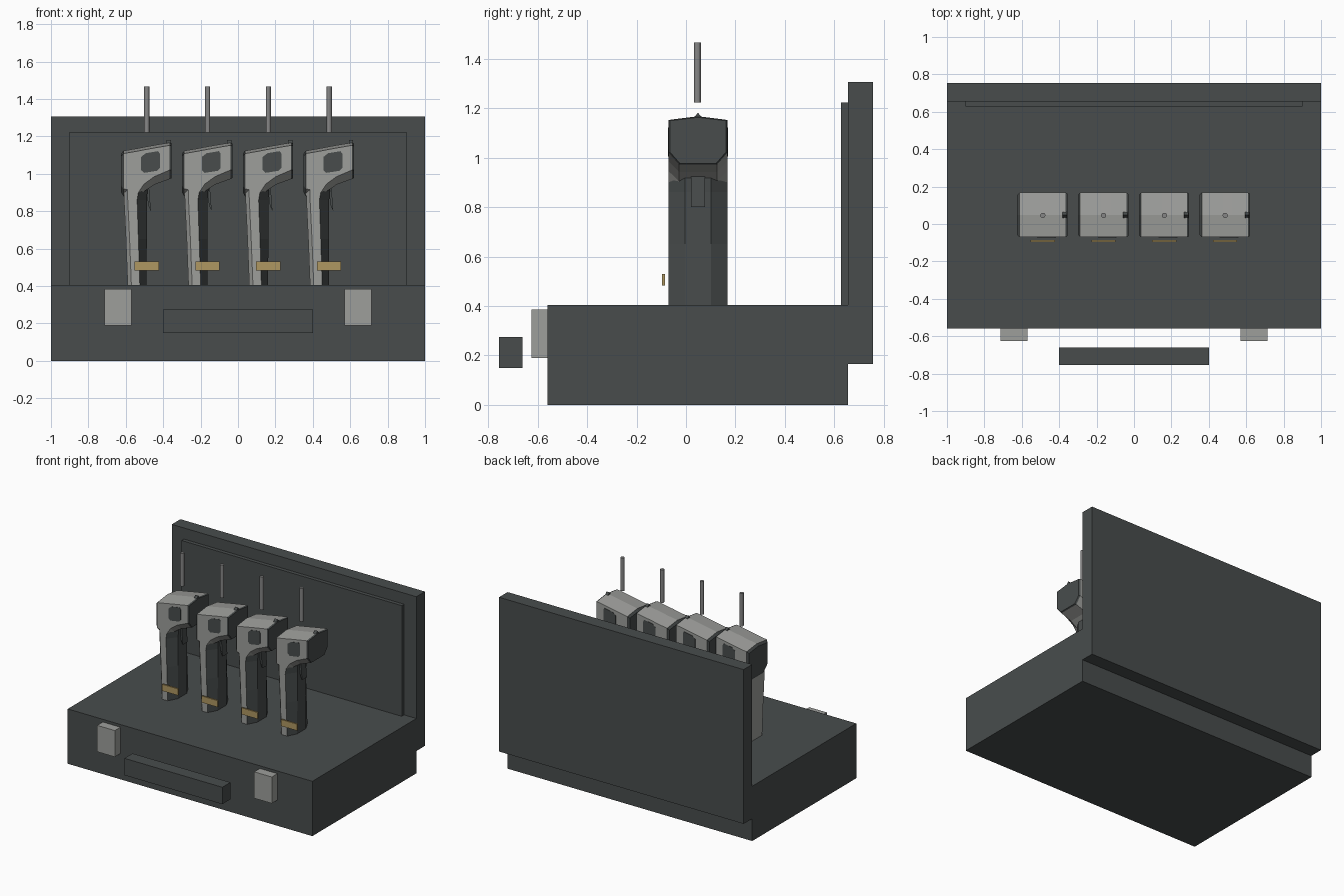
import bpy, bmesh, math
from mathutils import Vector

if "Cube" in bpy.data.objects:
    bpy.data.objects.remove(bpy.data.objects["Cube"])


def material(name, rgb):
    m = bpy.data.materials.new(name)
    m.diffuse_color = (*rgb, 1)
    m.use_nodes = True
    m.node_tree.nodes["Principled BSDF"].inputs["Base Color"].default_value = m.diffuse_color
    return m


CASE = material("charcoal", (0.065, 0.073, 0.073))
LIGHT = material("light grey", (0.34, 0.345, 0.33))
STEEL = material("mid grey", (0.24, 0.24, 0.24))
GOLD = material("brass", (0.43, 0.31, 0.12))


def finish(name, bm, mats):
    bmesh.ops.recalc_face_normals(bm, faces=bm.faces)
    me = bpy.data.meshes.new(name)
    bm.to_mesh(me)
    bm.free()
    for m in mats:
        me.materials.append(m)
    ob = bpy.data.objects.new(name, me)
    bpy.context.collection.objects.link(ob)
    return ob


def loft(name, rings, mats, rule=lambda seg, side: 0):
    """Skin equal-sized rings; rule(segment, side) picks the material, caps are segments -1 and len-1."""
    bm = bmesh.new()
    vs = [[bm.verts.new(p) for p in r] for r in rings]
    n = len(rings[0])
    for s in range(len(rings) - 1):
        for i in range(n):
            j = (i + 1) % n
            f = bm.faces.new((vs[s][i], vs[s][j], vs[s + 1][j], vs[s + 1][i]))
            f.material_index = rule(s, i)
    bm.faces.new(vs[0]).material_index = rule(-1, 0)
    bm.faces.new(vs[-1]).material_index = rule(len(rings) - 1, 0)
    return finish(name, bm, mats)


def box(name, x0, x1, y0, y1, z0, z1, mat):
    rings = [[(x0, y0, z), (x1, y0, z), (x1, y1, z), (x0, y1, z)] for z in (z0, z1)]
    return loft(name, rings, [mat])


def extrude_y(name, profile, y0, y1, mat):
    return loft(name, [[(x, y, z) for x, z in profile] for y in (y0, y1)], [mat])


# Case: tray, upright lid with padded panel, handle and latches
box("case_base", -1, 1, -0.56, 0.655, 0, 0.405, CASE)
box("case_lid", -1, 1, 0.655, 0.755, 0.165, 1.305, CASE)
box("lid_panel", -0.9, 0.9, 0.627, 0.655, 0.405, 1.223, CASE)
box("carry_handle", -0.4, 0.4, -0.755, -0.66, 0.15, 0.275, CASE)
for s in (-1, 1):
    box("latch", s * 0.642 - 0.072, s * 0.642 + 0.072, -0.625, -0.56, 0.19, 0.385, LIGHT)

YC, HW = 0.0485, 0.119          # device centre line and half width


def head_ring(x, top, side, bottom, k=1.0):
    """Seven-sided section: low roof ridge, upright sides, chamfered underside."""
    pts = [(-HW, side), (-HW, top), (0, top + 0.015), (HW, top), (HW, side),
           (0.077, bottom), (-0.077, bottom)]
    zc = (top + bottom) / 2
    return [(x, YC + y * k, zc + (z - zc) * k) for y, z in pts]


def grip_ring(z, back, mid, front):
    """Horizontal section: light back half, dark chamfered front half."""
    pts = [(back, -0.095), (back + 0.02, -HW), (mid, -HW), (front, -0.052),
           (front, 0.052), (mid, HW), (back + 0.02, HW), (back, 0.095)]
    return [(x, YC + y, z) for x, y in pts]


WINDOW = [(-.031, 1.09), (-.005, 1.110), (.06, 1.121), (.07, 1.107),
          (.07, 1.032), (.055, 1.016), (-.015, 1.005), (-.031, 1.02)]


def device():
    parts = []
    # Head, widening downward to the rear, dark at both ends
    rings = [head_ring(-0.137, 1.105, 0.93, 0.89, 0.9),
             head_ring(-0.125, 1.108, 0.92, 0.88),
             head_ring(-0.045, 1.122, 0.90, 0.87),
             head_ring(-0.015, 1.128, 0.945, 0.905),
             head_ring(0.04, 1.138, 0.985, 0.942),
             head_ring(0.122, 1.152, 1.02, 0.972),
             head_ring(0.132, 1.153, 1.02, 0.972, 0.95)]
    parts.append(loft("device_head", rings, [LIGHT, CASE],
                      lambda s, i: int(s in (-1, 0, 5, 6))))
    # Grip with dark front
    rings = [grip_ring(0.39, -0.102, -0.037, -0.002),
             grip_ring(0.65, -0.112, -0.045, 0.0),
             grip_ring(0.86, -0.122, -0.052, 0.0),
             grip_ring(0.93, -0.124, -0.04, 0.005)]
    parts.append(loft("device_grip", rings, [LIGHT, CASE],
                      lambda s, i: int(i in (2, 3, 4))))
    # Trigger
    parts.append(extrude_y("trigger", [(-.005, .93), (.008, .83), (.022, .80), (.012, .93)],
                           YC - 0.028, YC + 0.028, CASE))
    # Side windows
    for s in (-1, 1):
        y = YC + s * HW
        parts.append(extrude_y("side_window", WINDOW, y - 0.002, y + 0.002, CASE))
    # Small front sight
    parts.append(loft("front_sight",
                      [[(x, YC + w, z) for w, z in ((-.018, 1.16), (0, 1.181), (.018, 1.16))]
                       for x in (0.105, 0.128)], [CASE]))
    # Brass tag in front of the grip
    parts.append(box("tag_plate", -0.066, 0.064, -0.097, -0.085, 0.482, 0.53, GOLD))
    # Needle rod above the head
    ring = [(0.014 * math.cos(a), 0.014 * math.sin(a))
            for a in (i * math.tau / 12 for i in range(12))]
    rod = loft("rod", [[(x, 0.046 + y, z) for x, y in ring] for z in (1.222, 1.466)], [STEEL])
    parts.append(rod)
    return parts


# Row of four identical devices sharing mesh data
first = device()
for k in range(4):
    for p in first:
        ob = p if k == 0 else p.copy()
        if k:
            bpy.context.collection.objects.link(ob)
        ob.location = Vector((-0.4875 + 0.325 * k, 0, 0))
